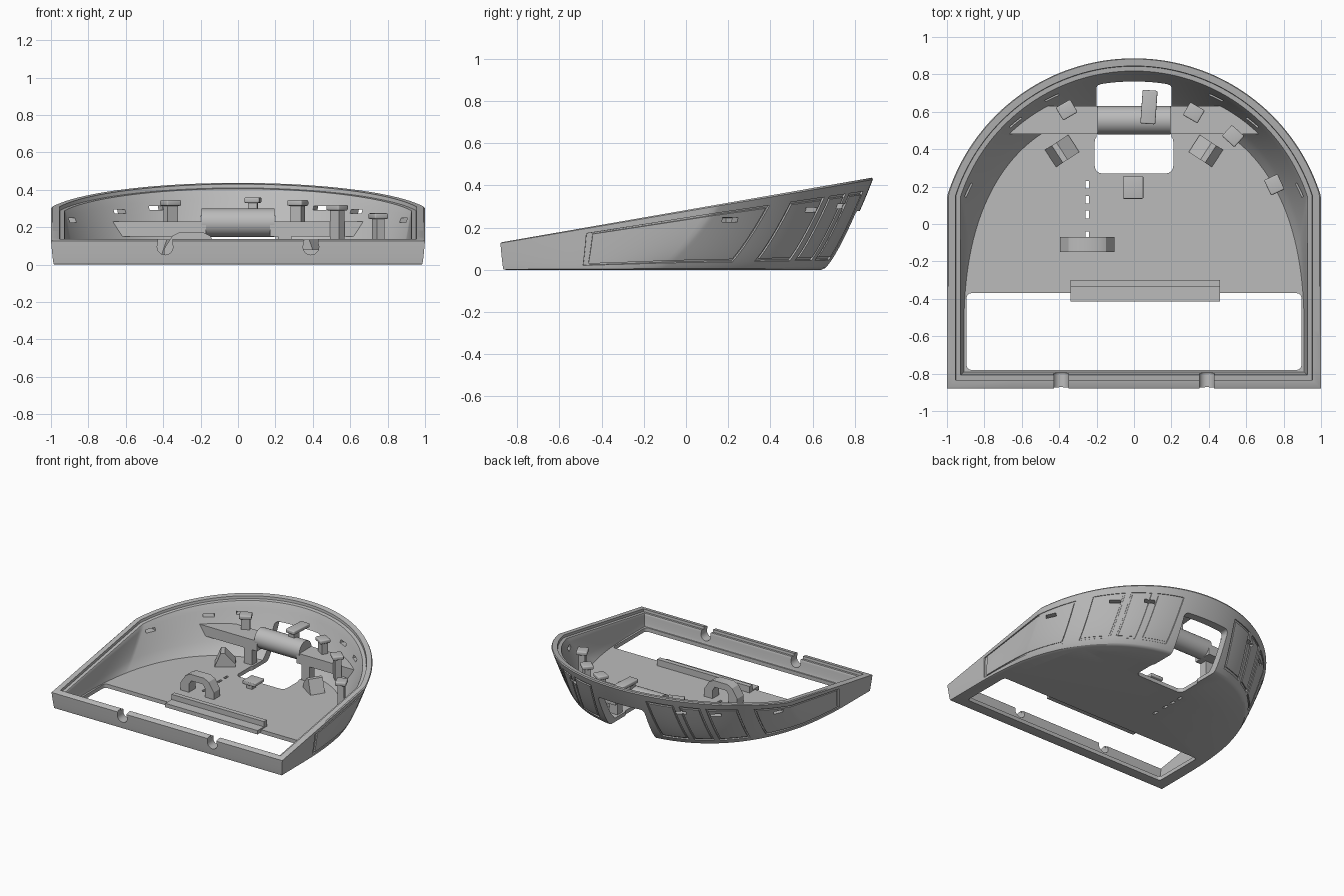
import bpy, bmesh
from math import sin, cos, acos, radians, degrees, pi
from mathutils import Matrix, Vector

if "Cube" in bpy.data.objects:
    bpy.data.objects.remove(bpy.data.objects["Cube"], do_unlink=True)

grey = bpy.data.materials.new("plain grey")
grey.use_nodes = True
grey.diffuse_color = (0.5, 0.5, 0.5, 1)
grey.node_tree.nodes["Principled BSDF"].inputs["Base Color"].default_value = (0.5, 0.5, 0.5, 1)


def finish(name, bm, matrix=Matrix()):
    bmesh.ops.recalc_face_normals(bm, faces=bm.faces)
    mesh = bpy.data.meshes.new(name)
    bm.to_mesh(mesh)
    bm.free()
    mesh.transform(matrix)
    mesh.materials.append(grey)
    obj = bpy.data.objects.new(name, mesh)
    bpy.context.collection.objects.link(obj)
    return obj


def place(loc, turn=0):
    return Matrix.Translation(loc) @ Matrix.Rotation(radians(turn), 4, 'Z')


def box(name, loc, size, turn=0, bevel=0.0, axis=None):
    bm = bmesh.new()
    bmesh.ops.create_cube(bm, size=1, matrix=Matrix.Diagonal((*size, 1)))
    if bevel:
        edges = [e for e in bm.edges if axis is None or
                 abs((e.verts[0].co - e.verts[1].co).normalized()[axis]) > 0.9]
        bmesh.ops.bevel(bm, geom=edges, offset=bevel, segments=4, affect='EDGES', profile=0.5)
    return finish(name, bm, place(loc, turn))


def cylinder(name, loc, radius, length, axis):
    bm = bmesh.new()
    bmesh.ops.create_cone(bm, cap_ends=True, segments=48, radius1=radius, radius2=radius,
                          depth=length, matrix=Matrix.Rotation(pi / 2, 4, axis))
    return finish(name, bm, place(loc))


def prism(name, profile, depth, loc, turn=0):
    # Profile in x and z, extruded along y
    bm = bmesh.new()
    face = bm.faces.new([bm.verts.new((x, -depth / 2, z)) for x, z in profile])
    new = bmesh.ops.extrude_face_region(bm, geom=[face])["geom"]
    bmesh.ops.translate(bm, vec=(0, depth, 0), verts=[v for v in new if isinstance(v, bmesh.types.BMVert)])
    return finish(name, bm, place(loc, turn))


def boolean(obj, cutter, operation='DIFFERENCE'):
    mod = obj.modifiers.new("cut", 'BOOLEAN')
    mod.operation, mod.object, mod.solver = operation, cutter, 'EXACT'
    bpy.context.view_layer.objects.active = obj
    bpy.ops.object.modifier_apply(modifier=mod.name)
    bpy.data.objects.remove(cutter, do_unlink=True)


# Half outlines: p runs 0-1 along the front, 1-2 up the side, 2-3 round the back
def rim_point(p, o, drop=0):
    r, w, f = 1.048 - o, 1 - o, -0.88 + o
    kink = acos(w / r)
    a = (p - 2) * pi / 2
    if p <= 1:
        x, y = w * p, f
    elif p <= 2:
        x, y = w, f + (-0.6 - f) * (p - 1)
    elif a < kink:
        x, y = w, -0.6 + (-0.158 + r * sin(kink) + 0.6) * a / kink
    else:
        x, y = r * cos(a), -0.158 + r * sin(a)
    return Vector((x, y, 0.13 + 0.1743 * (y + 0.88) - drop))


def base_point(p, o, z=0):
    w, f = 0.985 - o, -0.865 + o
    a = (p - 2) * pi / 2
    if p <= 1:
        x, y = w * p, f
    elif p <= 2:
        x, y = w, f + (-0.6 - f) * (p - 1)
    else:
        x = w * max(cos(a), 0) ** 0.833
        y = -0.6 + (1.26 - 0.7 * o) * sin(a) ** 0.833
    return Vector((x, y, z))


def wall(p, v, o=0.0, z=0.0, drop=0.0):
    a, b = base_point(p, o, z), rim_point(p, o, drop)
    co = a.lerp(b, v ** 0.75)
    co.z = a.z + (b.z - a.z) * v
    return co


STEPS = 120
params = [i / 3 for i in range(6)] + [2 + i / STEPS for i in range(STEPS + 1)]
LEVELS = 28


def loft(bm, rings):
    loops, grid = [], {}
    last = len(params) - 1
    for ring in rings:
        half = [ring(p) for p in params]
        half[0].x = half[last].x = 0
        full = half + [Vector((-c.x, c.y, c.z)) for c in half[last - 1:0:-1]]
        loops.append([bm.verts.new(c) for c in full])
    n = len(loops[0])
    for j in range(len(loops) - 1):
        for i in range(n):
            k = (i + 1) % n
            f = bm.faces.new((loops[j][i], loops[j][k], loops[j + 1][k], loops[j + 1][i]))
            grid[j, i if i < last else n - 1 - i, i < last] = f
    bm.faces.new(loops[0])
    bm.faces.new(loops[-1])
    return grid


# Tray shell with a stepped rim
rings = [lambda p: base_point(p, 0.012)]
rings += [lambda p, v=max(j / LEVELS, 0.02): wall(p, v) for j in range(LEVELS)]
rings += [lambda p: wall(p, 0.975), lambda p: rim_point(p, 0.008),
          lambda p: rim_point(p, 0.045), lambda p: rim_point(p, 0.047, 0.02),
          lambda p: rim_point(p, 0.072, 0.02)]
rings += [lambda p, v=v / 8: wall(p, v, 0.075, 0.03, 0.025) for v in range(8, -1, -1)]
bm = bmesh.new()
grid = loft(bm, rings)
bmesh.ops.recalc_face_normals(bm, faces=bm.faces)

# Engraved panel outlines on the outer wall
panels = [(3, 33), (41, 53), (56, 63), (66, 77)]
low, high = 4, 24
groove = []
for (j, i, side), face in grid.items():
    step = i - 6
    for a, b in panels:
        s, e = int(a / 90 * STEPS), int(b / 90 * STEPS)
        if s <= step <= e and low <= j <= high and (step in (s, e) or j in (low, high)):
            groove.append(face)
bmesh.ops.inset_region(bm, faces=groove, thickness=0.001, depth=-0.009, use_even_offset=False)
shell = finish("tray_shell", bm)

# Openings in the floor, the back and the front
boolean(shell, box("cutter", (0, -0.575, 0), (1.79, 0.41, 0.12), bevel=0.025, axis=2))
boolean(shell, box("cutter", (0, 0.375, 0), (0.42, 0.21, 0.2), bevel=0.04, axis=2))
boolean(shell, box("cutter", (0, 0.82, 0.08), (0.4, 0.8, 0.4), bevel=0.03, axis=1))
for x in (-0.39, 0.39):
    boolean(shell, cylinder("cutter", (x, -0.85, 0.095), 0.042, 0.25, 'X'))
    boolean(shell, box("cutter", (x, -0.85, 0.15), (0.078, 0.25, 0.1)))
for y in (0.21, 0.13, 0.05, -0.06):
    boolean(shell, box("cutter", (-0.25, y, 0), (0.02, 0.042, 0.2)))
for angle in (24, 50, 64):
    for side in (1, -1):
        c = wall(2 + angle / 90, 0.72)
        turn = angle if side > 0 else 180 - angle
        boolean(shell, box("cutter", (c.x * side, c.y, c.z), (0.3, 0.08, 0.022), turn))

# Cross beam trimmed to the wall, with a round hub
for name, side in (("left_beam", 1), ("right_beam", -1)):
    beam = box(name, (side * 0.5, 0.555, 0.19), (0.66, 0.15, 0.08))
    core_bm = bmesh.new()
    loft(core_bm, [lambda p, v=v / 8: wall(p, v, 0.04) for v in range(9)])
    boolean(beam, finish("core", core_bm), 'INTERSECT')
    box(name + "_strut", (side * 0.25, 0.51, 0.1), (0.07, 0.06, 0.15))
cylinder("beam_hub", (0, 0.555, 0.225), 0.076, 0.39, 'Y')
box("hub_post", (0.08, 0.58, 0.31), (0.05, 0.06, 0.08), -4)
box("hub_plate", (0.08, 0.625, 0.345), (0.08, 0.18, 0.03), -4, 0.008)

# Clips with caps round the edge
clips = [(-0.36, 0.61, 0.2, 0.345, 30), (0.32, 0.595, 0.2, 0.345, -30),
         (0.53, 0.47, 0.12, 0.32, -42), (0.75, 0.21, 0.08, 0.275, -65)]
for n, (x, y, z0, z1, turn) in enumerate(clips):
    box(f"clip_post_{n}", (x, y, (z0 + z1) / 2), (0.065, 0.045, z1 - z0 - 0.01), turn)
    box(f"clip_cap_{n}", (x, y, z1 - 0.015), (0.09, 0.08, 0.03), turn, 0.008)

# Floor wedges, tab, arch and rail
wedge = [(-0.075, 0), (0.075, 0), (0.075, 0.03), (0.0, 0.11), (-0.03, 0.11)]
prism("right_wedge", wedge, 0.11, (-0.385, 0.39, 0.025), 33)
prism("left_wedge", [(-x, z) for x, z in wedge], 0.11, (0.385, 0.39, 0.025), -33)
box("floor_tab", (-0.005, 0.195, 0.07), (0.11, 0.12, 0.025), bevel=0.006)
box("floor_tab_foot", (-0.005, 0.17, 0.045), (0.05, 0.05, 0.05))
half = [(0.145, 0), (0.145, 0.06), (0.1, 0.13), (0.06, 0.15)]
hole = [(0.05, 0.1), (0.07, 0.07), (0.07, 0)]
arch = half + [(-x, z) for x, z in half[::-1]] + [(-x, z) for x, z in hole[::-1]] + hole
prism("floor_arch", arch, 0.08, (-0.25, -0.11, 0.025))
box("rail_base", (0.06, -0.375, 0.025), (0.8, 0.08, 0.03))
box("rail_lip", (0.06, -0.318, 0.045), (0.8, 0.036, 0.07))

# Smooth curves, sharp edges
bpy.ops.object.select_all(action='DESELECT')
for obj in bpy.context.collection.objects:
    if obj.type == 'MESH' and grey.name in obj.data.materials:
        obj.select_set(True)
        bpy.context.view_layer.objects.active = obj
bpy.ops.object.shade_smooth_by_angle(angle=radians(30))
